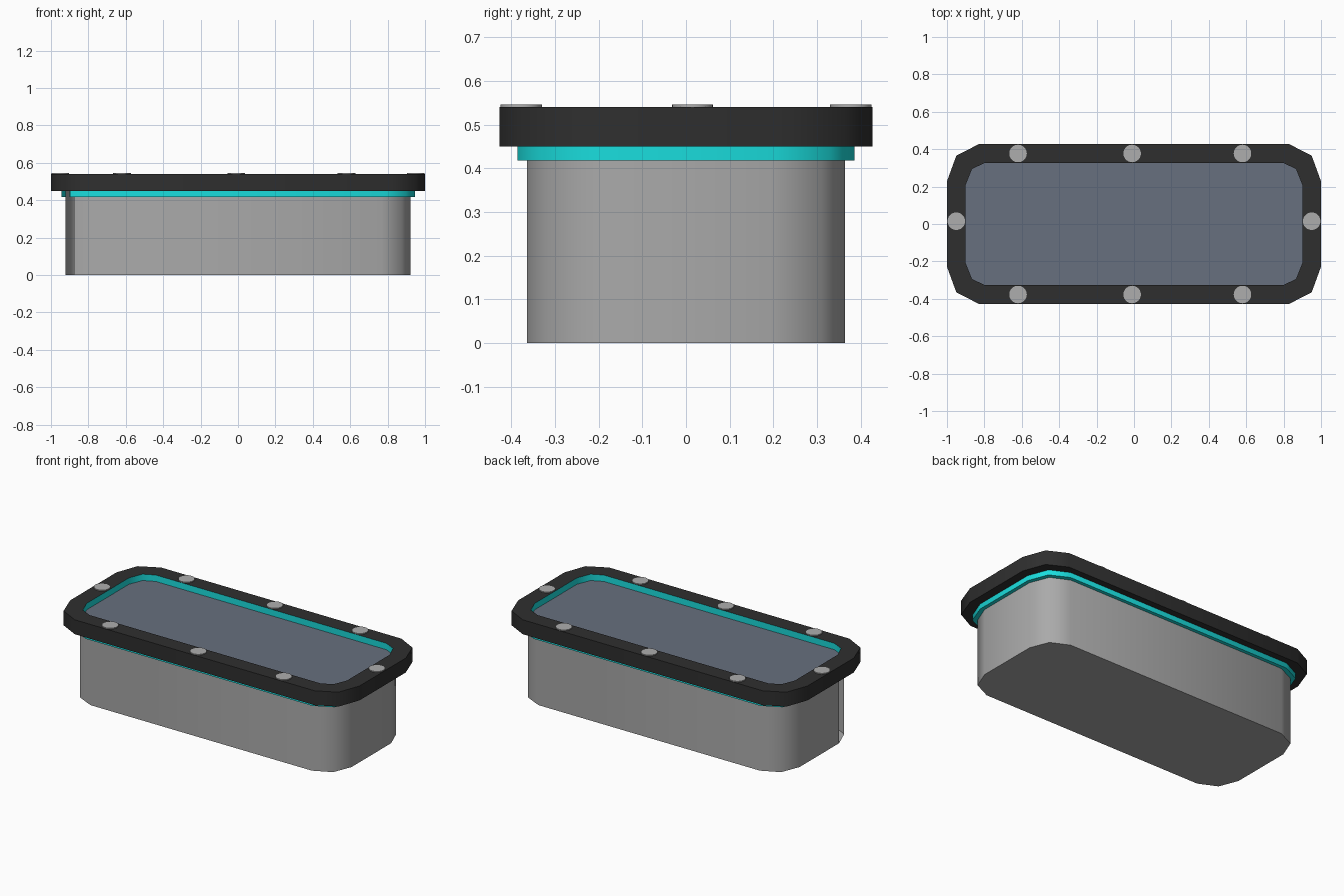
import bpy, bmesh, math

if "Cube" in bpy.data.objects:
    bpy.data.objects.remove(bpy.data.objects["Cube"])


def mat(name, rgb):
    m = bpy.data.materials.new(name)
    m.diffuse_color = (*rgb, 1)
    m.use_nodes = True
    m.node_tree.nodes["Principled BSDF"].inputs["Base Color"].default_value = m.diffuse_color
    return m


GREY = mat("housing grey", (0.40, 0.40, 0.40))
BLACK = mat("frame black", (0.028, 0.028, 0.028))
CYAN = mat("seal cyan", (0.01, 0.72, 0.72))
SLATE = mat("panel slate", (0.135, 0.16, 0.21))
STEEL = mat("bolt grey", (0.42, 0.42, 0.42))

# Corner shapes as fractions of the half width and half depth
OUTER = [(1, 0.535), (0.95, 0.855), (0.83, 1)]
INNER = [(1, 0.64), (0.962, 0.90), (0.886, 1)]


def outline(hx, hy, corner):
    """Twelve-point rounded rectangle, counter-clockwise from +x +y."""
    q = [(x * hx, y * hy) for x, y in corner]
    return (q + [(-x, y) for x, y in reversed(q)]
            + [(-x, -y) for x, y in q] + [(x, -y) for x, y in reversed(q)])


def ring(bm, pts, z):
    return [bm.verts.new((x, y, z)) for x, y in pts]


def band(bm, a, b, skip=()):
    n = len(a)
    for i in range(n):
        if i not in skip:
            j = (i + 1) % n
            bm.faces.new((a[i], a[j], b[j], b[i]))


def finish(name, bm, material):
    me = bpy.data.meshes.new(name)
    bm.to_mesh(me)
    bm.free()
    me.materials.append(material)
    ob = bpy.data.objects.new(name, me)
    bpy.context.collection.objects.link(ob)
    bpy.ops.object.select_all(action='DESELECT')
    ob.select_set(True)
    bpy.context.view_layer.objects.active = ob
    bpy.ops.object.shade_smooth_by_angle(angle=math.radians(50))
    return ob


GAP = (6,)  # open wall strip at the front left corner

# Housing: open tub with a floor
bm = bmesh.new()
pts = outline(0.922, 0.364, OUTER)
low, high = ring(bm, pts, 0), ring(bm, pts, 0.45)
band(bm, low, high, GAP)
bm.faces.new(low[::-1])
finish("housing", bm, GREY)

# Seal: outer lip under the frame, and the lining of the opening
bm = bmesh.new()
out, inn = outline(0.945, 0.386, OUTER), outline(0.90, 0.327, INNER)
o0, o1 = ring(bm, out, 0.418), ring(bm, out, 0.45)
i0, i1 = ring(bm, inn, 0.418), ring(bm, inn, 0.54)
band(bm, o0, o1, GAP)
band(bm, i0, o0, GAP)
band(bm, i1, i0)
bmesh.ops.reverse_faces(bm, faces=[f for f in bm.faces
                                   if f.calc_center_median().z < 0.419 and f.normal.z > 0])
bm.normal_update()
for f in bm.faces:  # the lip underside faces down
    if abs(f.normal.z) > 0.5 and f.normal.z > 0:
        f.normal_flip()
finish("seal", bm, CYAN)

# Frame: outer wall, top and underside
bm = bmesh.new()
out = outline(1.0, 0.427, OUTER)
o0, o1 = ring(bm, out, 0.45), ring(bm, out, 0.54)
i0, i1 = ring(bm, inn, 0.45), ring(bm, inn, 0.54)
band(bm, o0, o1)
band(bm, o1, i1)
band(bm, i0, o0)
finish("frame", bm, BLACK)

# Panel: sunken sheet inside the opening
bm = bmesh.new()
bm.faces.new(ring(bm, inn, 0.50))
finish("panel", bm, SLATE)

# Bolt heads
spots = [(x, y) for x in (-0.62, -0.01, 0.58) for y in (-0.377, 0.377)]
spots += [(-0.95, 0.015), (0.95, 0.015)]
for k, (x, y) in enumerate(spots):
    bm = bmesh.new()
    circle = [(x + 0.047 * math.cos(t * math.tau / 24),
               y + 0.047 * math.sin(t * math.tau / 24)) for t in range(24)]
    a, b = ring(bm, circle, 0.535), ring(bm, circle, 0.546)
    band(bm, a, b)
    bm.faces.new(b)
    finish(f"bolt_{k + 1}", bm, STEEL)
